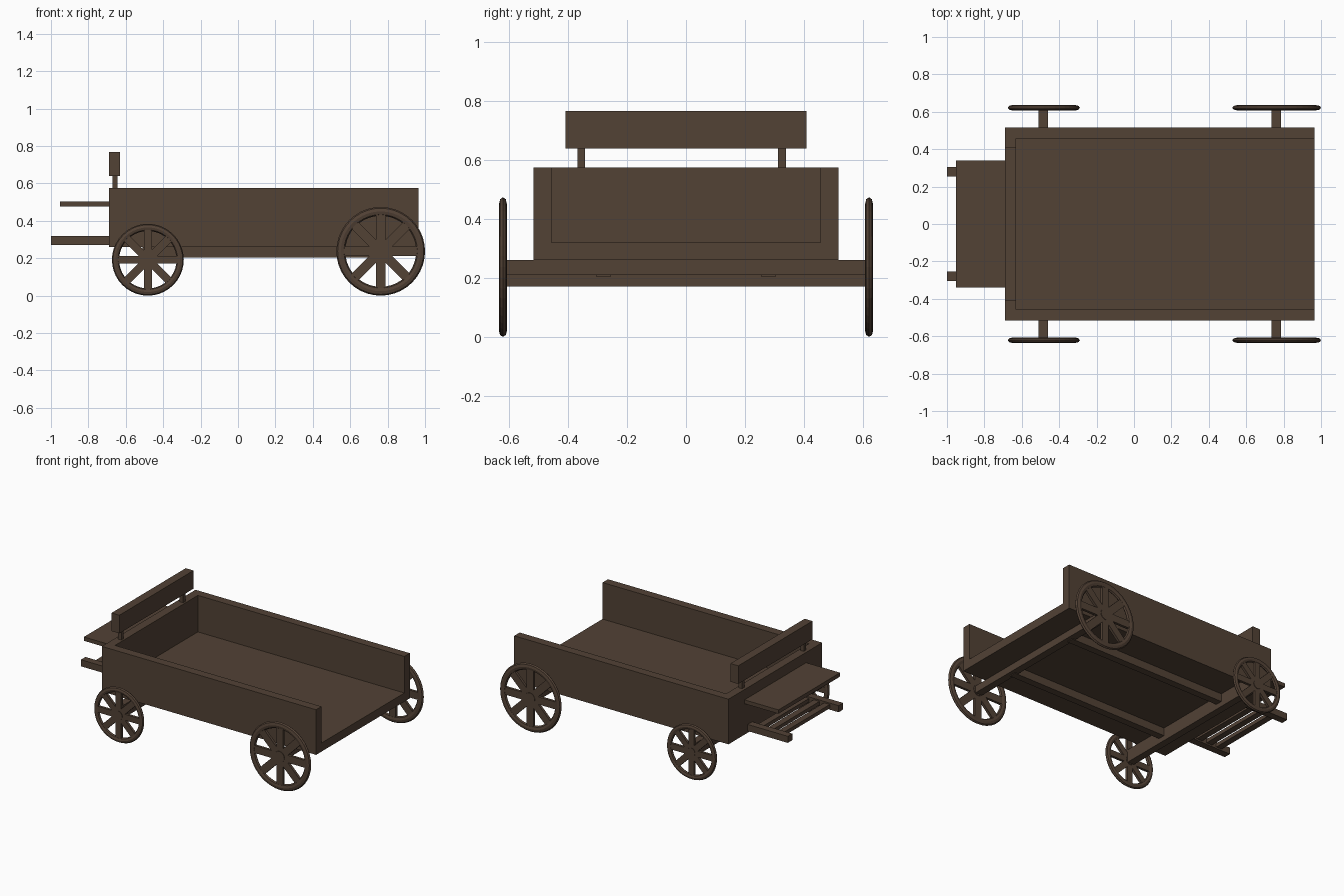
import bpy, bmesh, math
from mathutils import Matrix, Vector

if "Cube" in bpy.data.objects:
    bpy.data.objects.remove(bpy.data.objects["Cube"])

wood = bpy.data.materials.new("dark brown wood")
wood.diffuse_color = (0.085, 0.054, 0.036, 1)
wood.use_nodes = True
wood.node_tree.nodes["Principled BSDF"].inputs["Base Color"].default_value = wood.diffuse_color


def add_object(name, bm):
    bmesh.ops.recalc_face_normals(bm, faces=bm.faces)
    mesh = bpy.data.meshes.new(name)
    bm.to_mesh(mesh)
    bm.free()
    mesh.materials.append(wood)
    ob = bpy.data.objects.new(name, mesh)
    bpy.context.collection.objects.link(ob)
    return ob


def box_into(bm, x, y, z, rot=Matrix.Identity(4)):
    size = Matrix.Diagonal((x[1] - x[0], y[1] - y[0], z[1] - z[0], 1))
    mid = Vector(((x[0] + x[1]) / 2, (y[0] + y[1]) / 2, (z[0] + z[1]) / 2))
    bmesh.ops.create_cube(bm, size=1, matrix=rot @ Matrix.Translation(mid) @ size)


def box(name, x, y, z):
    bm = bmesh.new()
    box_into(bm, x, y, z)
    return add_object(name, bm)


def wheel(name, x, y, r):
    # rim: flattened octagonal ring
    bm = bmesh.new()
    minor, n, m = r * 0.1, 40, 8
    major = r - minor
    rings = []
    for i in range(n):
        a = 2 * math.pi * i / n
        ring = []
        for j in range(m):
            b = 2 * math.pi * j / m
            d = major + minor * math.cos(b)
            ring.append(bm.verts.new((d * math.cos(a), 0.0135 * math.sin(b), d * math.sin(a))))
        rings.append(ring)
    for i in range(n):
        p, q = rings[i], rings[(i + 1) % n]
        for j in range(m):
            k = (j + 1) % m
            bm.faces.new((p[j], p[k], q[k], q[j]))
    # eight spokes
    w = r * 0.11
    for i in range(8):
        box_into(bm, (0, major), (-0.009, 0.009), (-w, w),
                 Matrix.Rotation(i * math.pi / 4, 4, 'Y'))
    # hub
    bmesh.ops.create_cone(bm, cap_ends=True, segments=16, radius1=r * 0.16, radius2=r * 0.16,
                          depth=0.024, matrix=Matrix.Rotation(math.pi / 2, 4, 'X'))
    ob = add_object(name, bm)
    ob.location = (x, y, r)


# wagon bed, open at the tail
box("bed_floor", (-0.63, 0.965), (-0.457, 0.457), (0.26, 0.32))
box("headboard", (-0.69, -0.63), (-0.457, 0.457), (0.26, 0.575))
for side, s in (("front", -1), ("back", 1)):
    box(side + "_side_board", (-0.69, 0.965), sorted((s * 0.457, s * 0.517)), (0.26, 0.575))
    # under rails and front shafts
    y = sorted((s * 0.255, s * 0.305))
    box(side + "_under_rail", (-0.5, 0.76), y, (0.205, 0.26))
    box(side + "_shaft", (-1.0, -0.69), y, (0.272, 0.318))
    # wheels
    wheel(side + "_small_wheel", -0.482, s * 0.6215, 0.192)
    wheel(side + "_large_wheel", 0.763, s * 0.6215, 0.237)

# axles
box("small_axle", (-0.51, -0.46), (-0.615, 0.615), (0.17, 0.26))
box("large_axle", (0.735, 0.787), (-0.615, 0.615), (0.21, 0.26))

# foot rest slats between the shafts
for i in range(3):
    x = -0.91 + 0.08 * i
    box("foot_slat", (x - 0.022, x + 0.022), (-0.255, 0.255), (0.282, 0.308))

# seat with backrest
box("seat", (-0.952, -0.69), (-0.34, 0.34), (0.476, 0.503))
box("backrest", (-0.69, -0.63), (-0.409, 0.409), (0.64, 0.767))
for y in (-0.356, 0.326):
    box("backrest_post", (-0.67, -0.643), (y - 0.013, y + 0.013), (0.575, 0.64))
